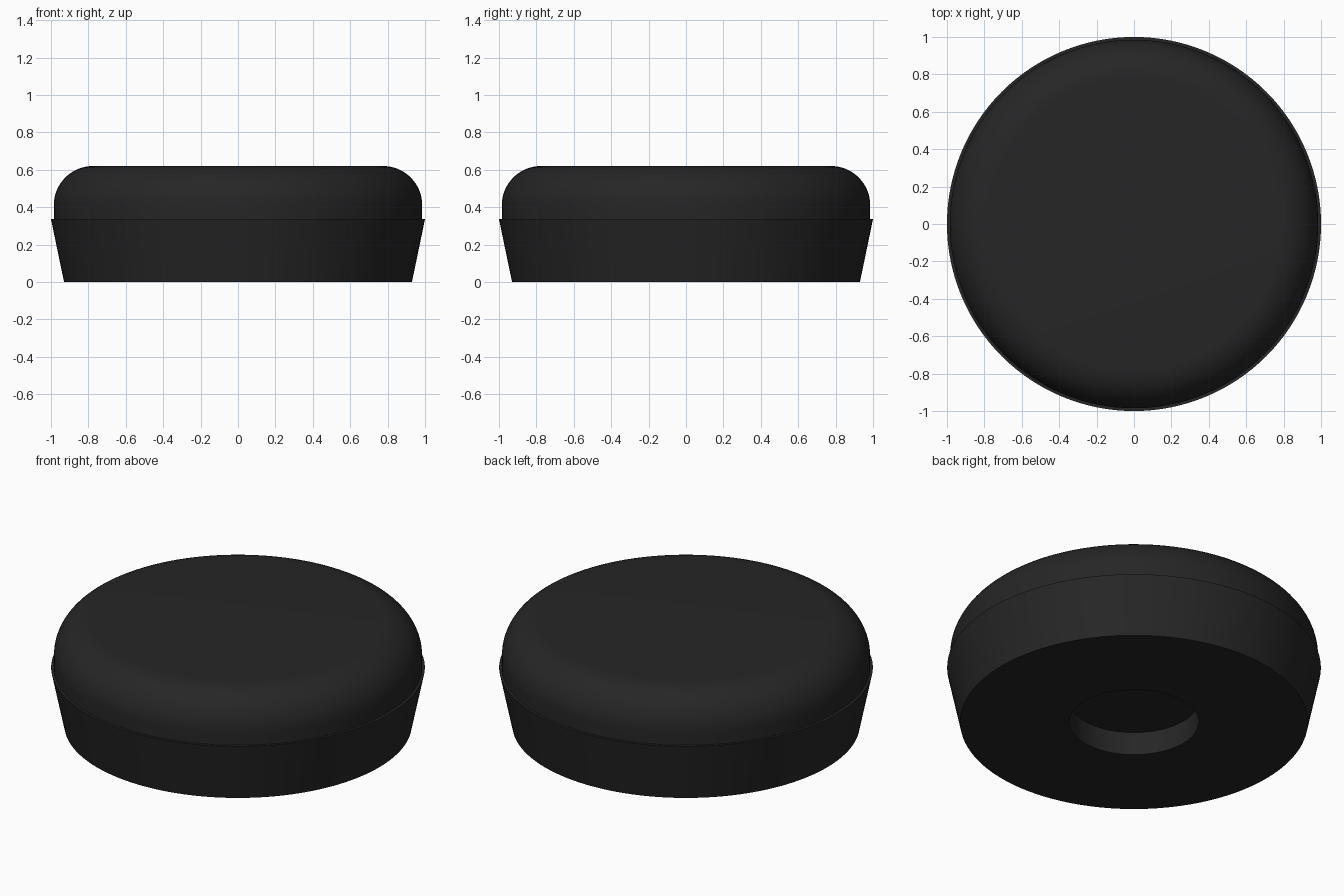
import bpy, bmesh, math

if "Cube" in bpy.data.objects:
    bpy.data.objects.remove(bpy.data.objects["Cube"])

SEGMENTS = 128

rubber = bpy.data.materials.new("black_rubber")
rubber.diffuse_color = (0.019, 0.019, 0.019, 1)
rubber.use_nodes = True
rubber.node_tree.nodes["Principled BSDF"].inputs["Base Color"].default_value = rubber.diffuse_color


def lathe(name, profile):
    """Revolve an (r, z) profile around the z axis."""
    bm = bmesh.new()
    verts = [bm.verts.new((r, 0, z)) for r, z in profile]
    edges = [bm.edges.new(pair) for pair in zip(verts, verts[1:])]
    bmesh.ops.spin(bm, geom=verts + edges, cent=(0, 0, 0), axis=(0, 0, 1),
                   angle=2 * math.pi, steps=SEGMENTS, use_duplicate=False)
    bmesh.ops.remove_doubles(bm, verts=bm.verts, dist=1e-5)
    bmesh.ops.recalc_face_normals(bm, faces=bm.faces)
    mesh = bpy.data.meshes.new(name)
    bm.to_mesh(mesh)
    bm.free()
    mesh.materials.append(rubber)
    obj = bpy.data.objects.new(name, mesh)
    bpy.context.collection.objects.link(obj)
    bpy.ops.object.select_all(action='DESELECT')
    obj.select_set(True)
    bpy.context.view_layer.objects.active = obj
    bpy.ops.object.shade_smooth_by_angle(angle=math.radians(30))
    return obj


# Tapered base with a round recess underneath and a narrow ledge on top
lathe("tapered_base", [(0, 0.136), (0.347, 0.136), (0.347, 0), (0.93, 0),
                       (1.0, 0.337), (0.985, 0.337)])

# Cap with a rounded upper edge
radius, top, fillet = 0.985, 0.62, 0.21
arc = [(radius - fillet + fillet * math.cos(a), top - fillet + fillet * math.sin(a))
       for a in (math.pi / 2 * i / 16 for i in range(17))]
lathe("rounded_cap", [(radius, 0.337)] + arc + [(0, top)])
